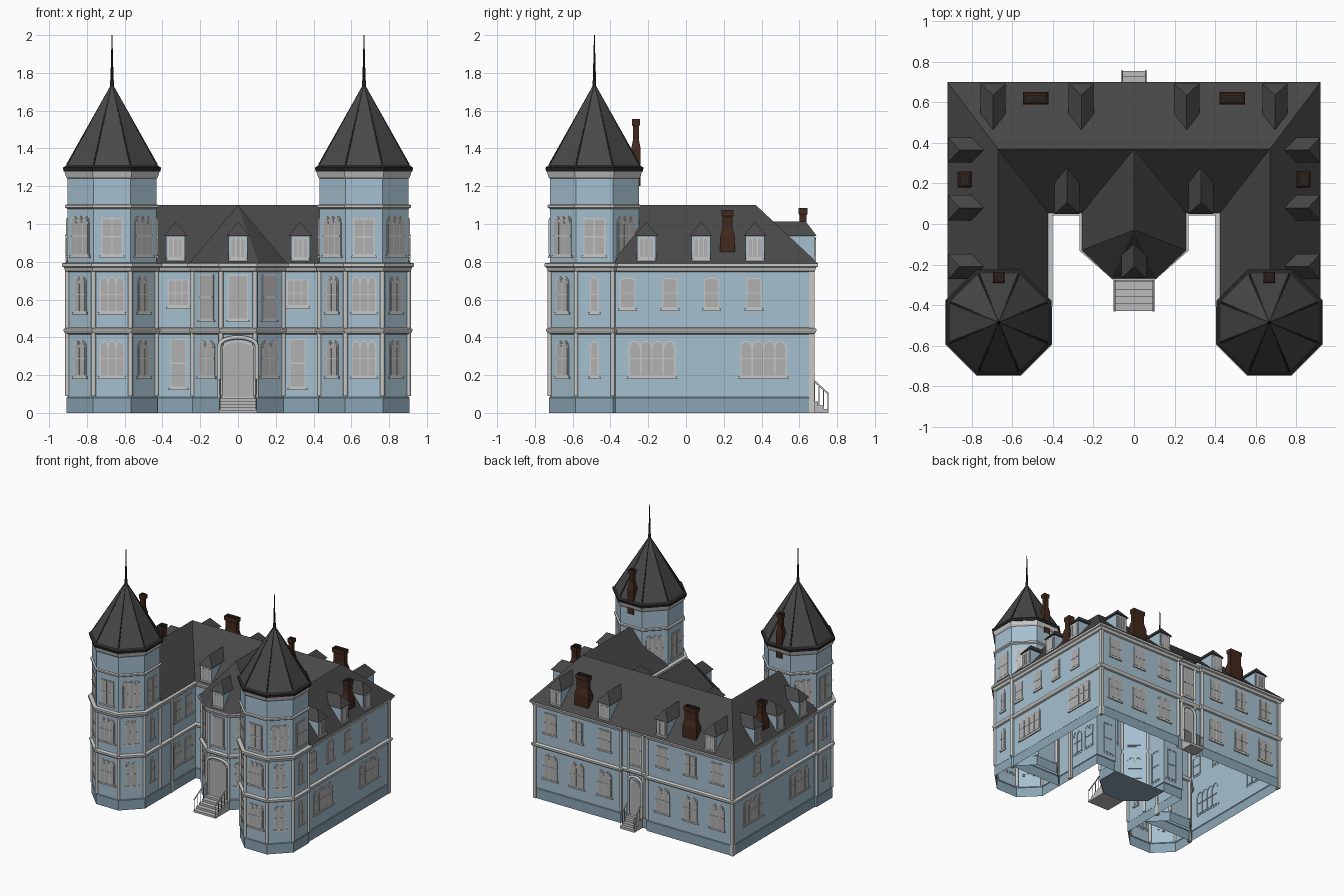
import bpy
from math import pi, cos, sin, radians
from mathutils import Matrix, Vector

cube = bpy.data.objects.get("Cube")
if cube:
    bpy.data.objects.remove(cube)


def material(name, r, g, b):
    m = bpy.data.materials.new(name)
    m.use_nodes = True
    m.diffuse_color = (r, g, b, 1)
    m.node_tree.nodes["Principled BSDF"].inputs["Base Color"].default_value = (r, g, b, 1)
    return m


WALL = material("pale blue wall", .38, .53, .63)
PLINTH = material("dusty blue plinth", .26, .38, .46)
TRIM = material("light grey trim", .58, .58, .57)
PANE = material("grey window pane", .44, .44, .44)
STONE = material("step grey", .5, .5, .5)
ROOF = material("slate roof", .065, .065, .065)
IRON = material("dark iron", .018, .018, .018)
BRICK = material("dark brown brick", .055, .022, .013)


def mesh(name, verts, faces, mats, index=None, matrix=None):
    me = bpy.data.meshes.new(name)
    me.from_pydata([tuple(v) for v in verts], [], faces)
    for m in mats:
        me.materials.append(m)
    for i, p in enumerate(me.polygons):
        p.material_index = index[i] if index else 0
    ob = bpy.data.objects.new(name, me)
    bpy.context.collection.objects.link(ob)
    if matrix:
        ob.matrix_world = matrix
    return ob


def place(x, y, deg, z=0):
    """Local -y is the outward direction; 90 degrees faces +x."""
    return Matrix.Translation((x, y, z)) @ Matrix.Rotation(radians(deg), 4, 'Z')


def grow(pts, off):
    out, n = [], len(pts)
    for i in range(n):
        p, q, r = (Vector(pts[j % n]) for j in (i - 1, i, i + 1))
        a, b = (q - p).normalized(), (r - q).normalized()
        n1, n2 = Vector((a.y, -a.x)), Vector((b.y, -b.x))
        out.append(q + (n1 + n2) / (1 + n1.dot(n2)) * off)
    return out


def sweep(name, pts, profile, mats, index=None, cap=False, matrix=None):
    """Run a profile of (offset, z) around a closed outline."""
    n, verts, faces, ids = len(pts), [], [], []
    for off, z in profile:
        verts += [(p.x, p.y, z) for p in grow(pts, off)]
    for k in range(len(profile) - 1):
        for i in range(n):
            j = (i + 1) % n
            faces.append((k * n + i, k * n + j, k * n + n + j, k * n + n + i))
            ids.append(index[k] if index else 0)
    if cap:
        faces.append(tuple(range((len(profile) - 1) * n, len(profile) * n)))
        ids.append(ids[-1])
    return mesh(name, verts, faces, mats, ids, matrix)


def box(name, x, y, z0, z1, w, d, mat, matrix=None):
    v = [(x + sx * w / 2, y + sy * d / 2, z) for z in (z0, z1)
         for sx, sy in ((-1, -1), (1, -1), (1, 1), (-1, 1))]
    f = [(3, 2, 1, 0), (4, 5, 6, 7)] + [(i, (i + 1) % 4, (i + 1) % 4 + 4, i + 4) for i in range(4)]
    return mesh(name, v, f, [mat], None, matrix)


def rod(name, pts, r, mat, matrix=None):
    cu = bpy.data.curves.new(name, 'CURVE')
    cu.dimensions, cu.bevel_depth, cu.bevel_resolution = '3D', r, 1
    sp = cu.splines.new('POLY')
    sp.points.add(len(pts) - 1)
    for p, c in zip(sp.points, pts):
        p.co = (*c, 1)
    cu.materials.append(mat)
    ob = bpy.data.objects.new(name, cu)
    bpy.context.collection.objects.link(ob)
    if matrix:
        ob.matrix_world = matrix


def window(name, at, w, z0, z1, panes=1, rise=0, bar=True):
    """Frame and panes as thin plates; rise is the height of an arched head."""
    verts, faces, ids = [], [], []

    def plate(u0, u1, a, b, depth, mat, arch):
        pts = [(u0, a), (u1, a)]
        if arch:
            c, r = (u0 + u1) / 2, (u1 - u0) / 2
            pts += [(c + r * cos(t * pi / 6), b - arch + arch * sin(t * pi / 6)) for t in range(7)]
        else:
            pts += [(u1, b), (u0, b)]
        s, n = len(verts), len(pts)
        verts.extend([(u, -depth, z) for u, z in pts] + [(u, .002, z) for u, z in pts])
        faces.append(tuple(range(s, s + n)))
        faces.extend((s + i, s + n + i, s + n + (i + 1) % n, s + (i + 1) % n) for i in range(n))
        ids.extend([mat] * (n + 1))

    step, e = w / panes, .007
    for i in range(panes):
        u = -w / 2 + i * step
        plate(u - e / 2, u + step + e / 2, z0 - e, z1 + e, .005, 0, rise)
        plate(u + e / 2, u + step - e / 2, z0, z1, .007, 1, rise)
        if bar:
            m = (z0 + z1) / 2
            plate(u, u + step, m - .003, m + .003, .009, 0, 0)
    plate(-w / 2 - .012, w / 2 + .012, z0 - .02, z0 - .007, .0095, 0, 0)
    mesh(name, verts, faces, [TRIM, PANE], ids, at)


# House walls with string course and cornice
half = [(.09, -.25), (.24, -.12), (.24, .07), (.43, .07), (.43, -.38),
        (.89, -.38), (.89, .67), (.12, .67), (.12, .645)]
outline = half + [(-x, y) for x, y in reversed(half)]
BAND = [(0, .415), (.012, .42), (.02, .435), (.02, .445), (0, .452)]
CORNICE = [(0, .745), (.012, .75), (.018, .77), (.028, .775), (.028, .792), (0, .795)]
sweep("house_walls", outline, [(.004, 0), (.004, .08), (0, .085), (0, .79)], [PLINTH, WALL], [0, 0, 1])
sweep("house_string_course", outline, BAND, [TRIM])
sweep("house_cornice", outline, CORNICE, [TRIM])
bay = [(-.24, .07), (-.24, -.12), (-.09, -.25), (.09, -.25), (.24, -.12), (.24, .07)]
mesh("bay_floor", [(x, y, .002) for x, y in bay], [tuple(range(6))], [PLINTH])

# Hipped roof, one half mirrored
e, r = .79, 1.1
rv = [(.92, -.38, e), (.42, -.38, e), (.42, .05, e), (.26, .05, e), (.26, -.13, e), (.11, -.27, e),
      (0, -.27, e), (.92, .7, e), (0, .7, e), (.67, -.25, r), (.67, .37, r), (0, .37, r), (0, -.03, r)]
rf = [(0, 7, 10, 9), (1, 0, 9), (2, 1, 9, 10), (7, 8, 11, 10), (3, 2, 10, 11),
      (4, 3, 11, 12), (5, 4, 12), (6, 5, 12)]
main_roof = mesh("main_roof", rv, rf, [ROOF])
main_roof.modifiers.new("mirror", 'MIRROR')


def dormer(x, y, deg, depth):
    at = place(x, y, deg)
    box("dormer_walls", 0, depth / 2, .78, .945, .1, depth, WALL, at)
    v = [(-.062, -.012, .937), (.062, -.012, .937), (.062, depth, .937), (-.062, depth, .937),
         (0, .045, 1.012), (0, depth, 1.012)]
    mesh("dormer_roof", v, [(0, 1, 4), (1, 2, 5, 4), (3, 0, 4, 5), (3, 2, 1, 0)], [ROOF], None, at)
    window("dormer_window", at, .075, .825, .925, 3, .014, False)


def chimney(x, y, w, d, z0, shoulder, top, neck):
    pts = [(x - w / 2, y - d / 2), (x + w / 2, y - d / 2), (x + w / 2, y + d / 2), (x - w / 2, y + d / 2)]
    sweep("chimney", pts, [(0, z0), (0, shoulder), (-neck, shoulder + .05), (-neck, top - .04),
                           (.006 - neck, top - .03), (.006 - neck, top), (-neck - .004, top),
                           (-neck - .004, top - .02)], [BRICK, IRON], [0] * 6 + [1], True)


A = .236
TY = -.485
octagon = [(A / cos(pi / 8) * cos(pi / 8 + k * pi / 4), A / cos(pi / 8) * sin(pi / 8 + k * pi / 4))
           for k in range(8)]


def tower(tx):
    at = place(tx, TY, 0)
    sweep("tower_walls", octagon, [(.004, 0), (.004, .08), (0, .085), (0, 1.27)], [PLINTH, WALL], [0, 0, 1], False, at)
    sweep("tower_string_course", octagon, BAND, [TRIM], None, False, at)
    sweep("tower_cornice", octagon, CORNICE, [TRIM], None, False, at)
    sweep("tower_upper_band", octagon, [(0, 1.08), (.012, 1.088), (.012, 1.1), (0, 1.104)], [TRIM], None, False, at)
    sweep("tower_eave_trim", octagon, [(0, 1.24), (.008, 1.25), (.016, 1.28)], [TRIM], None, False, at)
    sweep("tower_roof", octagon, [(0, 1.275), (.02, 1.278), (.024, 1.298), (.004, 1.312), (-A + .006, 1.735)],
          [IRON, ROOF], [0, 0, 0, 1], True, at)
    rod("spire_collar", [(0, 0, 1.71), (0, 0, 1.76)], .011, IRON, at)
    bpy.ops.mesh.primitive_cone_add(vertices=8, radius1=.009, radius2=.002, depth=.26, location=(tx, TY, 1.87))
    bpy.context.object.name = "spire"
    bpy.context.object.data.materials.append(IRON)
    for k, (x, y) in enumerate(octagon):
        rod("roof_rib", [(x * 1.01, y * 1.01, 1.312), (0, 0, 1.737)], .005, IRON, at)
        for z0, z1 in ((.09, .42), (.45, .75)):
            rod("corner_column", [(x, y, z0), (x, y, z1)], .013, TRIM, at)
        deg = k * 45
        a = radians(deg)
        spot = place(tx + A * sin(a), TY - A * cos(a), deg)
        if deg == 180:
            continue
        n = 3 if deg == 0 else 1 if deg % 90 == 0 else 2
        if deg in (0, 45, 315, 90, 270):
            for z0, z1 in ((.2, .375), (.54, .715)):
                window("tower_window", spot, .042 * n, z0, z1, n, .035)
        if deg % 90:
            window("tower_top_window", spot, .126, .84, 1.035, 3, .035)
        else:
            window("tower_top_window", spot, .11, .84, 1.025, 2)


def stairs(y, deg, width, run, count):
    at = place(0, y, deg)
    for i in range(count):
        d = run * (i + 1) / count
        box("step", 0, -d / 2, 0, .08 * (count - i) / count, width, d, STONE, at)
    for u in (-width / 2 + .005, width / 2 - .005):
        rod("handrail", [(u, 0, .18), (u, -run * .3, .17), (u, -run, .1)], .005, TRIM, at)
        for k in range(5):
            v = run * (.1 + .22 * k)
            rod("baluster", [(u, -v, .01), (u, -v, .185 - .085 * v / run)], .003, TRIM, at)


# Parts that occur on both sides
for s in (-1, 1):
    tower(s * .667)
    chimney(s * .667, -.265, .055, .05, 1.2, 1.4, 1.555, .01)
    chimney(s * .835, .22, .07, .08, .82, .93, 1.075, .014)
    chimney(s * .485, .62, .125, .06, .82, .93, 1.085, .012)
    dormer(s * .33, .062, 0, .22)
    for x in (.26, .695):
        dormer(s * x, .68, 180, .22)
    for y in (-.21, .08, .365):
        dormer(s * .905, y, s * 90, .17)
    # outer side walls
    for y in (-.31, -.085, .135, .36):
        window("side_window", place(s * .89, y, s * 90), .075, .56, .71, 1, .012)
    for y in (-.18, .41):
        window("side_arcade", place(s * .89, y, s * 90), .24, .2, .375, 4, .035)
    # rear wall
    for x in (.26, .51, .75):
        window("rear_window", place(s * x, .67, 180), .1, .56, .71, 2)
        window("rear_arch_window", place(s * x, .67, 180), .12, .19, .375, 2, .04)
    # courtyard walls
    window("court_window", place(s * .315, .07, 0), .11, .57, .7, 3)
    window("court_tall_window", place(s * .315, .07, 0), .08, .14, .385, 1)
    for y in (-.16, -.02):
        window("wing_inner_window", place(s * .43, y, -s * 90), .075, .56, .71, 1)
        window("wing_inner_arch", place(s * .43, y, -s * 90), .09, .2, .375, 2, .035)
    # entrance bay
    window("bay_side_window", place(s * .24, -.03, s * 90), .08, .14, .385, 1)
    spot = place(s * .165, -.185, s * 40.9)
    window("bay_upper_window", spot, .09, .5, .725, 1)
    window("bay_arch_window", spot, .11, .2, .375, 2, .035)
    for x, y in ((.09, -.25), (.24, -.12), (.12, .67), (.065, .648)):
        for z0, z1 in ((.09, .42), (.45, .75)):
            rod("bay_column", [(s * x, y, z0), (s * x, y, z1)], .012, TRIM)
    # corner pilasters
    for x, y in ((.886, -.395), (.885, .665), (.435, -.24)):
        box("corner_pilaster", s * x, y, .0, .76, .024, .03, TRIM)

dormer(0, -.255, 0, .18)

# Front and rear doors with hoods and steps
window("bay_centre_window", place(0, -.25, 0), .1, .5, .725, 1, 0, False)
window("front_door", place(0, -.252, 0), .165, .085, .375, 1, .04, False)
window("rear_door", place(0, .645, 180), .09, .085, .36, 1, .04, False)
window("rear_centre_window", place(0, .645, 180), .09, .5, .725, 1)
for name, y, deg, w in (("front_hood", -.25, 0, .1), ("rear_hood", .645, 180, .06)):
    arc = [(w * cos(t * pi / 8), -.012, .355 + .045 * sin(t * pi / 8)) for t in range(9)]
    rod(name, [(w, -.012, .08)] + arc + [(-w, -.012, .08)], .011, TRIM, place(0, y, deg))
stairs(-.25, 0, .2, .18, 5)
stairs(.645, 180, .13, .11, 4)
